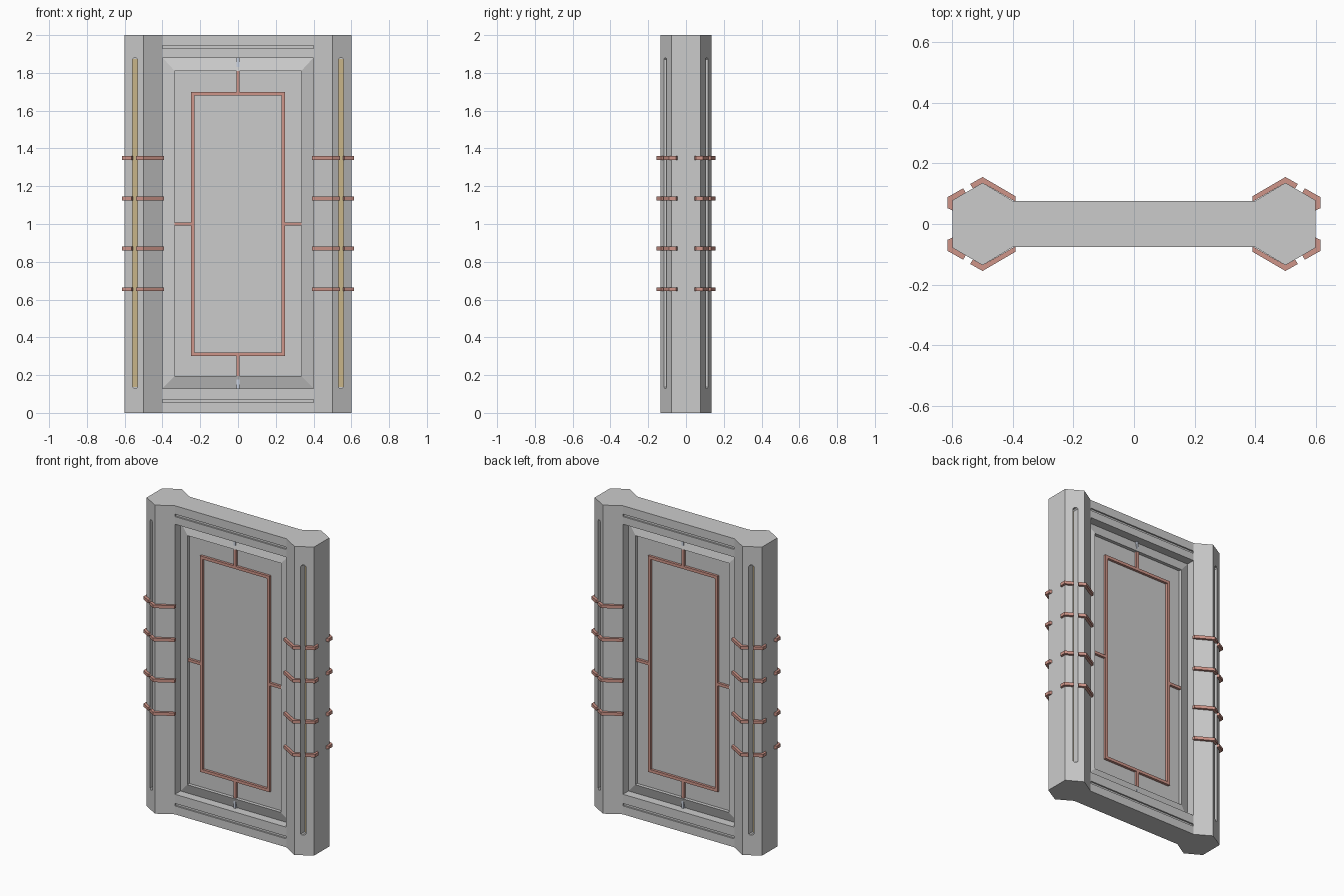
import bpy, bmesh

if "Cube" in bpy.data.objects:
    bpy.data.objects.remove(bpy.data.objects["Cube"])


def material(name, col):
    m = bpy.data.materials.new(name)
    m.diffuse_color = (*col, 1)
    m.use_nodes = True
    m.node_tree.nodes["Principled BSDF"].inputs["Base Color"].default_value = m.diffuse_color
    return m


copper = material("copper", (0.62, 0.30, 0.25))
amber = material("amber", (0.58, 0.46, 0.25))
steel = material("pale_steel", (0.6, 0.65, 0.75))


def finish(name, bm, mat=None):
    bmesh.ops.recalc_face_normals(bm, faces=bm.faces)
    me = bpy.data.meshes.new(name)
    bm.to_mesh(me)
    bm.free()
    ob = bpy.data.objects.new(name, me)
    bpy.context.collection.objects.link(ob)
    if mat:
        me.materials.append(mat)
    return ob


def add_loft(bm, *rings):
    """Closed solid through a series of matching outlines."""
    vs = [[bm.verts.new(p) for p in r] for r in rings]
    n = len(vs[0])
    bm.faces.new(vs[0])
    bm.faces.new(vs[-1][::-1])
    for a, b in zip(vs, vs[1:]):
        for i in range(n):
            j = (i + 1) % n
            bm.faces.new((a[i], a[j], b[j], b[i]))


def add_prism(bm, pts, z0, z1):
    add_loft(bm, [(x, y, z0) for x, y in pts], [(x, y, z1) for x, y in pts])


def add_box(bm, x0, x1, y0, y1, z0, z1):
    add_prism(bm, [(x0, y0), (x1, y0), (x1, y1), (x0, y1)], z0, z1)


def rect(x, y, z0, z1):
    return [(-x, y, z0), (x, y, z0), (x, y, z1), (-x, y, z1)]


SIDES = (-1, 1)
LO, HI = 0.13, 1.88                       # recess height range
FLOOR, RIDGE, FACE = 0.020, 0.040, 0.018  # border foot, border crest, inset panel
FRONT = 0.034                             # front of the copper frame
SLOT = 0.075                              # bottom of the pillar slots

# Main body: slab with a hexagonal pillar at each end
q = [(0.4, 0.076), (0.5, 0.136), (0.6, 0.078)]
outline = q + [(x, -y) for x, y in q[::-1]]
outline += [(-x, -y) for x, y in q] + [(-x, y) for x, y in q[::-1]]
bm = bmesh.new()
add_prism(bm, outline, 0, 2)
body = finish("wall_body", bm)

# Cutter: recesses, horizontal grooves and pillar light slots
bm = bmesh.new()
for s in SIDES:
    add_box(bm, -0.399, 0.399, s * 0.012, s * 0.2, LO, HI)
    for z in (0.0625, 1.9375):
        add_box(bm, -0.399, 0.399, s * 0.066, s * 0.2, z - 0.008, z + 0.008)
    for t in SIDES:
        # slot outline with clipped ends
        c, w = t * 0.545, 0.013
        slot = [(c - w, LO + .008), (c - w / 2, LO), (c + w / 2, LO), (c + w, LO + .008),
                (c + w, HI - .008), (c + w / 2, HI), (c - w / 2, HI), (c - w, HI - .008)]
        add_loft(bm, [(x, s * SLOT, z) for x, z in slot], [(x, s * 0.2, z) for x, z in slot])
cutter = finish("cutter", bm)
cutter.hide_render = True
mod = body.modifiers.new("cut", "BOOLEAN")
mod.object = cutter
mod.operation = "DIFFERENCE"
mod.solver = "EXACT"
bpy.context.view_layer.objects.active = body
bpy.ops.object.modifier_apply(modifier="cut")
bpy.data.objects.remove(cutter)

for s, side in zip(SIDES, ("front", "back")):
    # Sloped border rising to a crest, then stepping down to the inset panel
    bm = bmesh.new()
    add_loft(bm, rect(0.399, s * 0.011, LO, HI), rect(0.399, s * FLOOR, LO, HI),
             rect(0.335, s * RIDGE, 0.195, 1.81), rect(0.335, s * FACE, 0.195, 1.81))
    finish(side + "_panel", bm)

    # Copper frame and its four short links
    y0, y1 = s * (FACE - 0.004), s * FRONT
    bm = bmesh.new()
    for t in SIDES:
        add_box(bm, t * 0.231, t * 0.25, y0, y1, 0.30, 1.70)
        zf = 1 + t * 0.70
        add_box(bm, -0.231, 0.231, y0, y1, zf, zf - t * 0.019)
        add_box(bm, t * 0.25, t * 0.335, y0, y1, 0.991, 1.009)
        add_box(bm, -0.009, 0.009, y0, y1, zf, 1.0025 + t * 0.8075)
    finish(side + "_copper_frame", bm, copper)

    # Pins continuing the links, emerging from the sloped border
    bm = bmesh.new()
    for t in SIDES:
        add_box(bm, -0.007, 0.007, s * 0.015, y1, 1.0025 + t * 0.815, 1.005 + t * 0.875)
    finish(side + "_pins", bm, steel)

    # Amber strips at the bottom of the pillar slots
    bm = bmesh.new()
    for t in SIDES:
        add_box(bm, t * 0.5325, t * 0.5575, s * (SLOT - 0.005), s * (SLOT + 0.001),
                LO + 0.006, HI - 0.006)
    finish(side + "_light_strips", bm, amber)

# Copper clips wrapped around the pillars
inner_clip = [(0.392, 0.074), (0.5, 0.136), (0.532, 0.1175),
              (0.541, 0.132), (0.5, 0.155), (0.392, 0.092)]
outer_clip = [(0.556, 0.1035), (0.6, 0.078), (0.6, 0.045),
              (0.615, 0.052), (0.615, 0.089), (0.564, 0.118)]
bm = bmesh.new()
for z in (0.655, 0.87, 1.135, 1.35):
    for s in SIDES:
        for t in SIDES:
            for clip in (inner_clip, outer_clip):
                add_prism(bm, [(t * x, s * y) for x, y in clip], z - 0.01, z + 0.01)
finish("pillar_clips", bm, copper)
